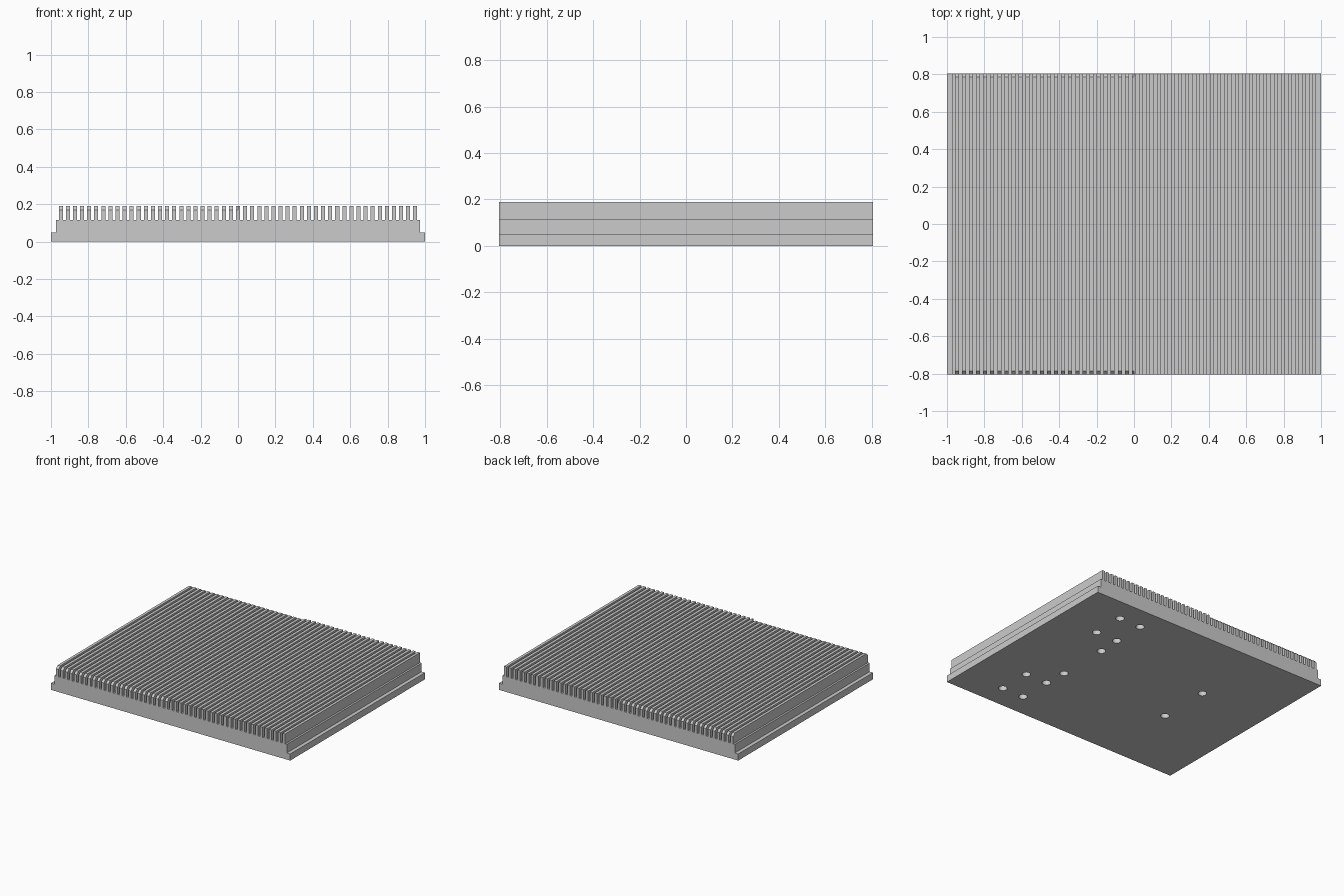
import bpy
import bmesh
import math
from mathutils import Matrix, Vector

if "Cube" in bpy.data.objects:
    bpy.data.objects.remove(bpy.data.objects["Cube"])

HALF_Y = 0.805
FIN_TOP, FIN_FOOT = 0.19, 0.115
FINS, PITCH, FIN_W = 51, 0.0379, 0.0215
CHAMFER = 0.02

# Aluminium material
metal = bpy.data.materials.new("aluminium_grey")
metal.use_nodes = True
colour = (0.6, 0.6, 0.6, 1)
metal.diffuse_color = colour
metal.node_tree.nodes["Principled BSDF"].inputs["Base Color"].default_value = colour


def add_prism(bm, points, offset):
    """Close a polygon and push it along the offset vector."""
    face = bm.faces.new([bm.verts.new(p) for p in points])
    out = bmesh.ops.extrude_face_region(bm, geom=[face], use_keep_orig=True)
    verts = [g for g in out["geom"] if isinstance(g, bmesh.types.BMVert)]
    bmesh.ops.translate(bm, verts=verts, vec=Vector(offset))


def make_object(name, bm):
    bmesh.ops.recalc_face_normals(bm, faces=bm.faces)
    mesh = bpy.data.meshes.new(name)
    bm.to_mesh(mesh)
    bm.free()
    mesh.materials.append(metal)
    obj = bpy.data.objects.new(name, mesh)
    bpy.context.collection.objects.link(obj)
    return obj


# Extruded body: flanged base with a comb of fins
profile = [(-1, 0), (-1, 0.05), (-0.972, 0.05), (-0.972, FIN_FOOT)]
for i in range(FINS):
    x = (i - FINS // 2) * PITCH
    a, b = x - FIN_W / 2, x + FIN_W / 2
    profile += [(a, FIN_FOOT), (a, FIN_TOP), (b, FIN_TOP), (b, FIN_FOOT)]
profile += [(0.972, FIN_FOOT), (0.972, 0.05), (1, 0.05), (1, 0)]
bm = bmesh.new()
add_prism(bm, [(x, -HALF_Y, z) for x, z in profile], (0, 2 * HALF_Y, 0))
heat_sink = make_object("heat_sink", bm)

# Cutters: wedges chamfering fin ends on one half, and blind screw holes
bm = bmesh.new()
for side in (-1, 1):
    y, r = side * HALF_Y, 2 * CHAMFER
    wedge = [(y + side * CHAMFER, FIN_TOP - r),
             (y + side * CHAMFER, FIN_TOP + CHAMFER),
             (y - side * r, FIN_TOP + CHAMFER)]
    add_prism(bm, [(-1.1, py, pz) for py, pz in wedge], (1.1, 0, 0))
    for hx, hy in [(0.65, 0.625), (0.47, 0.625), (0.65, 0.375),
                   (0.47, 0.375), (0.46, 0.2), (-0.445, 0.2)]:
        bmesh.ops.create_cone(
            bm, cap_ends=True, segments=24, radius1=0.03, radius2=0.03, depth=0.16,
            matrix=Matrix.Translation((hx, side * hy, 0)))
cutter = make_object("cutter", bm)
cutter.hide_render = True

cut = heat_sink.modifiers.new("cut", "BOOLEAN")
cut.operation = "DIFFERENCE"
cut.solver = "EXACT"
cut.object = cutter
bpy.ops.object.select_all(action="DESELECT")
bpy.context.view_layer.objects.active = heat_sink
heat_sink.select_set(True)
bpy.ops.object.modifier_apply(modifier="cut")
bpy.data.objects.remove(cutter)
bpy.ops.object.shade_smooth_by_angle(angle=math.radians(30))
